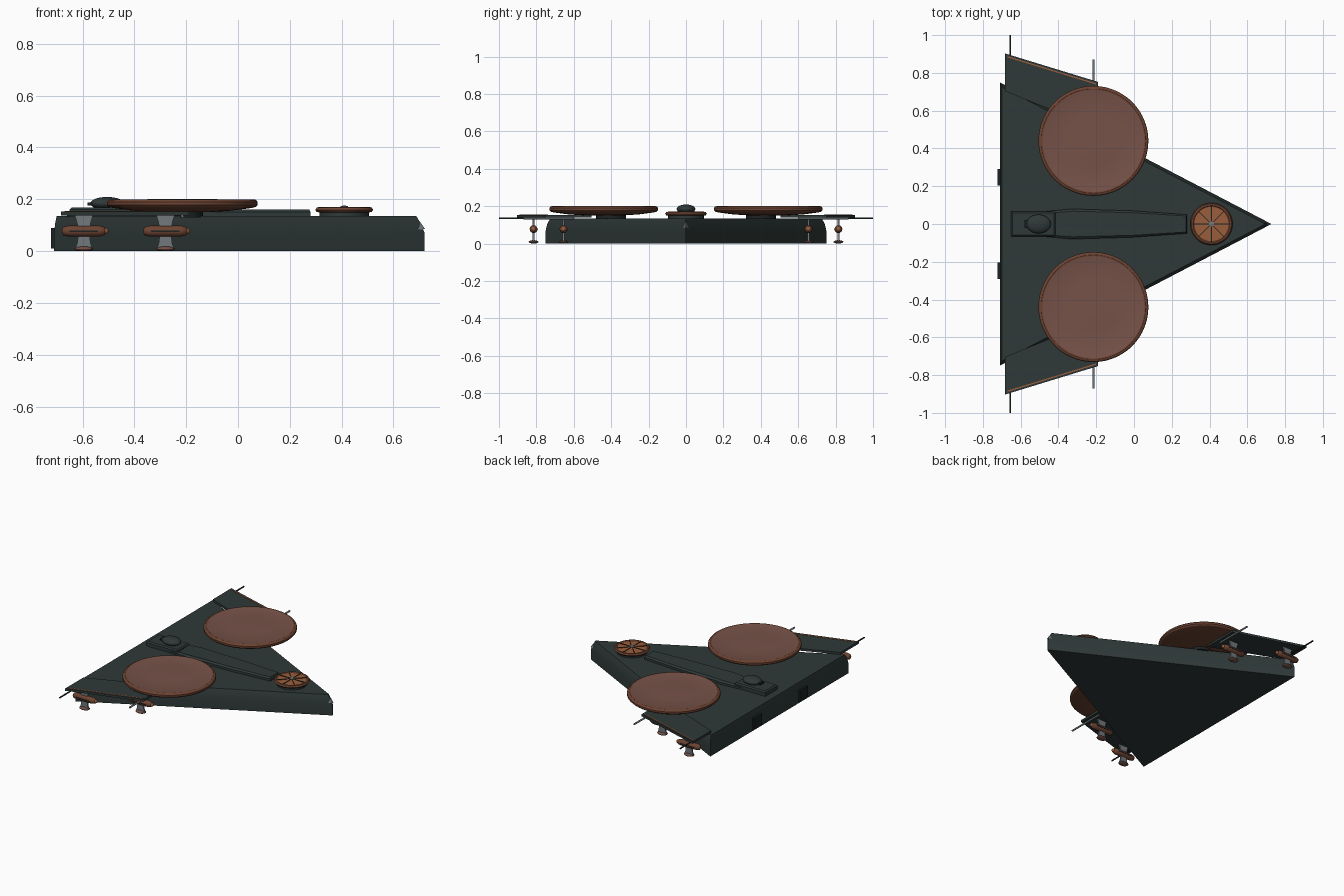
import bpy, bmesh, math
from mathutils import Vector

if "Cube" in bpy.data.objects:
    bpy.data.objects.remove(bpy.data.objects["Cube"])


def mat(name, r, g, b):
    m = bpy.data.materials.new(name)
    m.diffuse_color = (r, g, b, 1)
    m.use_nodes = True
    m.node_tree.nodes["Principled BSDF"].inputs["Base Color"].default_value = m.diffuse_color
    return m


HULL = mat("dark green grey", .028, .041, .040)
DARK = mat("near black", .012, .016, .016)
BROWN = mat("dish brown", .18, .085, .066)
RIM = mat("rim red brown", .15, .056, .032)
COPPER = mat("copper", .32, .11, .045)
STEEL = mat("steel grey", .17, .19, .20)


def finish(name, bm, mats, smooth=35):
    bmesh.ops.recalc_face_normals(bm, faces=bm.faces)
    me = bpy.data.meshes.new(name)
    bm.to_mesh(me)
    bm.free()
    ob = bpy.data.objects.new(name, me)
    for m in mats:
        me.materials.append(m)
    bpy.context.collection.objects.link(ob)
    bpy.ops.object.select_all(action='DESELECT')
    ob.select_set(True)
    bpy.context.view_layer.objects.active = ob
    bpy.ops.object.shade_smooth_by_angle(angle=math.radians(smooth))
    return ob


def loft(name, rings, m, smooth=30):
    """Skin a stack of equal-length point rings and cap both ends."""
    bm = bmesh.new()
    vs = [[bm.verts.new(p) for p in r] for r in rings]
    n = len(rings[0])
    for a, b in zip(vs, vs[1:]):
        for i in range(n):
            j = (i + 1) % n
            bm.faces.new((a[i], a[j], b[j], b[i]))
    bm.faces.new(vs[0])
    bm.faces.new(vs[-1])
    return finish(name, bm, [m], smooth)


def plate(name, outline, z0, z1, m):
    return loft(name, [[(x, y, z) for x, y in outline] for z in (z0, z1)], m)


def box(name, x0, x1, y0, y1, z0, z1, m):
    return plate(name, [(x0, y0), (x1, y0), (x1, y1), (x0, y1)], z0, z1, m)


def lathe(name, cx, cy, profile, mats, rule=None, n=64):
    """Spin an (r, z) profile around a vertical axis; rule(face) picks the material."""
    ob = loft(name, [[(cx + r * math.cos(2 * math.pi * i / n),
                       cy + r * math.sin(2 * math.pi * i / n), z) for i in range(n)]
                     for r, z in profile], mats[0])
    for m in mats[1:]:
        ob.data.materials.append(m)
    if rule:
        for p in ob.data.polygons:
            p.material_index = rule(p)
    return ob


def ellipsoid(name, loc, radii, m):
    bm = bmesh.new()
    bmesh.ops.create_uvsphere(bm, u_segments=24, v_segments=14, radius=1)
    for v in bm.verts:
        v.co = Vector([c * r + o for c, r, o in zip(v.co, radii, loc)])
    return finish(name, bm, [m], 60)


def rod(name, x, y0, y1, z, r, m):
    return loft(name, [[(x + r * math.cos(k * math.pi / 5), y, z + r * math.sin(k * math.pi / 5))
                        for k in range(10)] for y in (y0, y1)], m, 40)


# delta hull: straight lower wall, chamfered upper edge
def delta(nose, half, back, z, tip=.004):
    return [(nose, -tip, z), (nose, tip, z), (back, half, z), (back, -half, z)]


loft("hull", [delta(.72, .75, -.71, 0), delta(.72, .75, -.71, .07),
              delta(.707, .742, -.706, .105), delta(.688, .725, -.70, .135)], HULL, 30)
# lamp set in the nose
loft("nose_lamp", [[(.722, -.004, .085), (.722, .004, .085), (.66, .028, .08), (.66, -.028, .08)],
                   [(.705, -.004, .11), (.705, .004, .11), (.66, .02, .112), (.66, -.02, .112)]], STEEL)

# raised spine
spine = [(-.65, .05), (-.33, .08), (.0, .07), (.28, .05)]
outline = [(x, y) for x, y in spine] + [(x, -y) for x, y in reversed(spine)]
loft("spine", [[(x, y, .13) for x, y in outline],
               [(x, y, .142 if x < -.6 else .15) for x, y in outline],
               [(x * .985, y * .85, .146 if x < -.6 else .16) for x, y in outline]], HULL)
# cabin on the spine
loft("cabin_base", [[(x, y, z) for x, y in ((-.65 + d, -.066 + d), (-.415 - d, -.066 + d),
                                           (-.415 - d, .066 - d), (-.65 + d, .066 - d))]
                    for z, d in ((.13, 0), (.16, 0), (.168, .008))], HULL)
ellipsoid("cabin_dome", (-.505, 0, .184), (.065, .05, .025), HULL)
box("cabin_tail", -.58, -.5, -.02, .02, .176, .188, DARK)

# front turntable with spokes
lathe("turntable_base", .41, 0, [(.095, .13), (.095, .15)], [HULL])
lathe("turntable", .41, 0, [(.09, .148), (.106, .151), (.112, .159), (.106, .168), (.097, .17),
                            (.093, .166), (.02, .168)],
      [COPPER, RIM], lambda p: int(math.hypot(p.center.x - .41, p.center.y) > .095))
lathe("turntable_hub", .41, 0, [(.014, .16), (.014, .173), (.006, .175)], [STEEL], n=16)
for k in range(8):
    a = k * math.pi / 4
    u, w = Vector((math.cos(a), math.sin(a))), Vector((-math.sin(a), math.cos(a))) * .002
    c = Vector((.41, 0))
    plate("turntable_spoke", [c + u * .012 - w, c + u * .094 - w, c + u * .094 + w, c + u * .012 + w],
          .164, .1705, DARK)

for s in (1, -1):
    # large dish
    def band(p, cy=.44 * s):
        return int(p.center.z < .197 or .272 < math.hypot(p.center.x + .215, p.center.y - cy))
    lathe("large_dish", -.215, .44 * s,
          [(.10, .15), (.19, .156), (.265, .166), (.283, .17), (.291, .178), (.291, .19),
           (.285, .197), (.276, .2), (.27, .198), (.14, .2), (.02, .201)], [BROWN, RIM], band, 80)
    lathe("dish_pedestal", -.215, .40 * s, [(.08, .13), (.08, .16)], [DARK], n=32)

    # side wing, copper edge stripe
    plate("wing", [(-.683, .703 * s), (-.19, .505 * s), (-.19, .752 * s), (-.683, .903 * s)],
          .138, .153, HULL)
    plate("wing_stripe", [(-.67, .882 * s), (-.20, .738 * s), (-.20, .745 * s), (-.67, .889 * s)],
          .15, .155, COPPER)
    # gun rods
    rod("rear_rod", -.655, .72 * s, 1.0 * s, .135, .005, DARK)
    rod("front_rod", -.215, .6 * s, .87 * s, .135, .006, STEEL)

    # pods hung below the wing
    for x, y in ((-.595, .815 * s), (-.28, .655 * s)):
        loft("pod_strut", [[(x - w, y - t, z), (x + w, y - t, z), (x + w, y + t, z), (x - w, y + t, z)]
                           for z, w, t in ((.008, .034, .005), (.03, .026, .005), (.078, .02, .006),
                                           (.115, .028, .005), (.14, .036, .005))], STEEL)
        body = [(-.085, .008), (-.08, .016), (-.06, .021), (.06, .021), (.08, .016), (.085, .008)]
        loft("pod_body", [[(x + d, y + r * math.cos(k * math.pi / 8), .077 + r * math.sin(k * math.pi / 8))
                           for k in range(16)] for d, r in body], RIM, 50)
        ellipsoid("pod_cap", (x + .083, y, .077), (.012, .012, .012), COPPER)
        box("pod_slot", x - .055, x + .055, y - .0225, y + .0225, .074, .079, DARK)
        ellipsoid("pod_foot", (x, y, .009), (.036, .026, .009), BROWN)

    # vents on the rear wall
    box("rear_vent", -.722, -.69, .205 * s, .292 * s, .01, .09, DARK)
